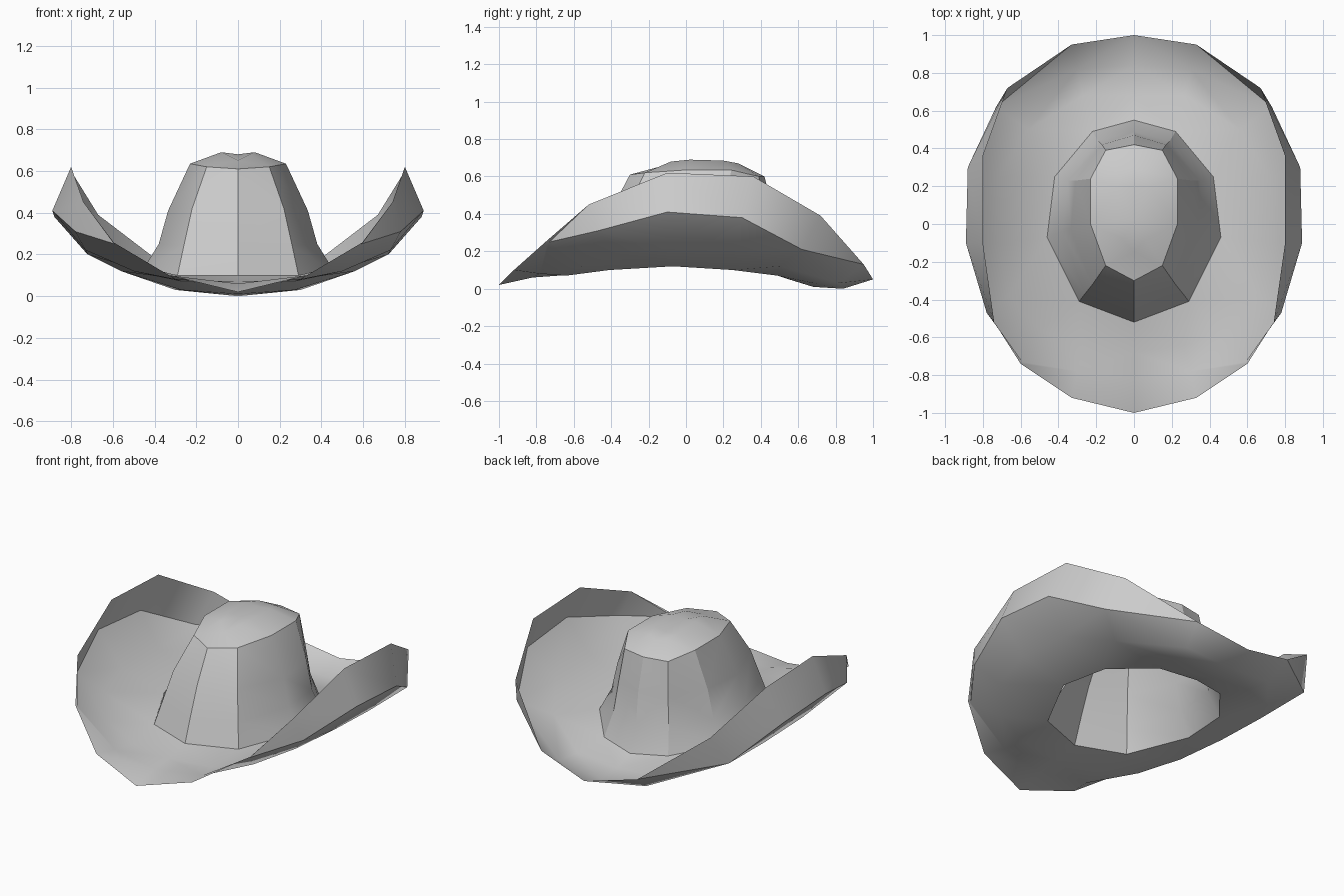
import bpy
import bmesh
from math import radians
from mathutils import Vector

cube = bpy.data.objects.get("Cube")
if cube:
    bpy.data.objects.remove(cube, do_unlink=True)

felt = bpy.data.materials.new("grey felt")
felt.use_nodes = True
GREY = (0.6, 0.6, 0.6, 1)
felt.diffuse_color = GREY
felt.node_tree.nodes["Principled BSDF"].inputs["Base Color"].default_value = GREY


def strip(a, b):
    """Triangles between two half rings, always taking the shorter diagonal."""
    i = j = 0
    while i < len(a) - 1 or j < len(b) - 1:
        step_a = (a[i + 1] - b[j]).length if i < len(a) - 1 else 99
        step_b = (b[j + 1] - a[i]).length if j < len(b) - 1 else 99
        if step_a < step_b:
            yield a[i], b[j], a[i + 1]
            i += 1
        else:
            yield a[i], b[j], b[j + 1]
            j += 1


def shell(name, rings):
    """Join half rings (front to back) into a mirrored open surface."""
    bm = bmesh.new()
    rings = [[Vector(p) for p in ring] for ring in rings]
    for a, b in zip(rings, rings[1:]):
        for tri in strip(a, b):
            for side in (1, -1):
                bm.faces.new([bm.verts.new((p.x * side, p.y, p.z)) for p in tri])
    bmesh.ops.remove_doubles(bm, verts=bm.verts, dist=0.001)
    bmesh.ops.dissolve_degenerate(bm, edges=bm.edges, dist=0.0005)
    bmesh.ops.recalc_face_normals(bm, faces=bm.faces)
    if sum(f.normal.z * f.calc_area() for f in bm.faces) < 0:
        bmesh.ops.reverse_faces(bm, faces=bm.faces)
    mesh = bpy.data.meshes.new(name)
    bm.to_mesh(mesh)
    bm.free()
    mesh.materials.append(felt)
    obj = bpy.data.objects.new(name, mesh)
    bpy.context.collection.objects.link(obj)
    bpy.ops.object.select_all(action="DESELECT")
    obj.select_set(True)
    bpy.context.view_layer.objects.active = obj
    bpy.ops.object.shade_smooth_by_angle(angle=radians(30))


# Seam shared by the crown and the brim
seam = [(0, -.52, .10), (.29, -.41, .10), (.46, -.07, .12),
        (.42, .25, .10), (.22, .49, .07), (0, .55, .05)]

# Crown: flared wall, shoulder and creased cap
crown_low = [(0, -.47, .24), (.26, -.37, .24), (.38, -.04, .25),
             (.35, .23, .24), (.19, .44, .22), (0, .49, .22)]
crown_mid = [(0, -.40, .42), (.22, -.32, .42), (.335, -.03, .41),
             (.31, .23, .41), (.17, .42, .40), (0, .47, .40)]
shoulder = [(0, -.30, .61), (.15, -.22, .62), (.23, 0, .635),
            (.23, .24, .635), (.15, .39, .60), (0, .42, .60)]
ridge = [(0, -.15, .65), (.06, -.08, .68), (.08, .02, .69),
         (.08, .20, .685), (.05, .28, .67), (0, .30, .66)]
crease = [(0, -.15, .65), (0, .02, .68), (0, .20, .675), (0, .30, .66)]
shell("crown", [seam, crown_low, crown_mid, shoulder, ridge, crease])

# Brim: dished floor, outer fold and inward leaning rim
floor = [(0, -.68, .07), (.27, -.64, .07), (.50, -.56, .12),
         (.66, -.38, .19), (.73, -.10, .22), (.72, .25, .20),
         (.56, .50, .12), (.27, .68, .03), (0, .68, .01)]
fold = [(0, -.82, .06), (.30, -.78, .08), (.59, -.73, .25),
        (.78, -.47, .31), (.89, -.10, .41), (.88, .30, .38),
        (.73, .62, .21), (.30, .82, .03), (0, .84, 0)]
rim = [(0, -1, .02), (.33, -.92, .10), (.60, -.74, .26),
       (.74, -.52, .45), (.80, -.10, .62), (.80, .36, .60),
       (.67, .72, .39), (.33, .95, .13), (0, 1, .05)]
shell("brim", [seam, floor, fold, rim])
